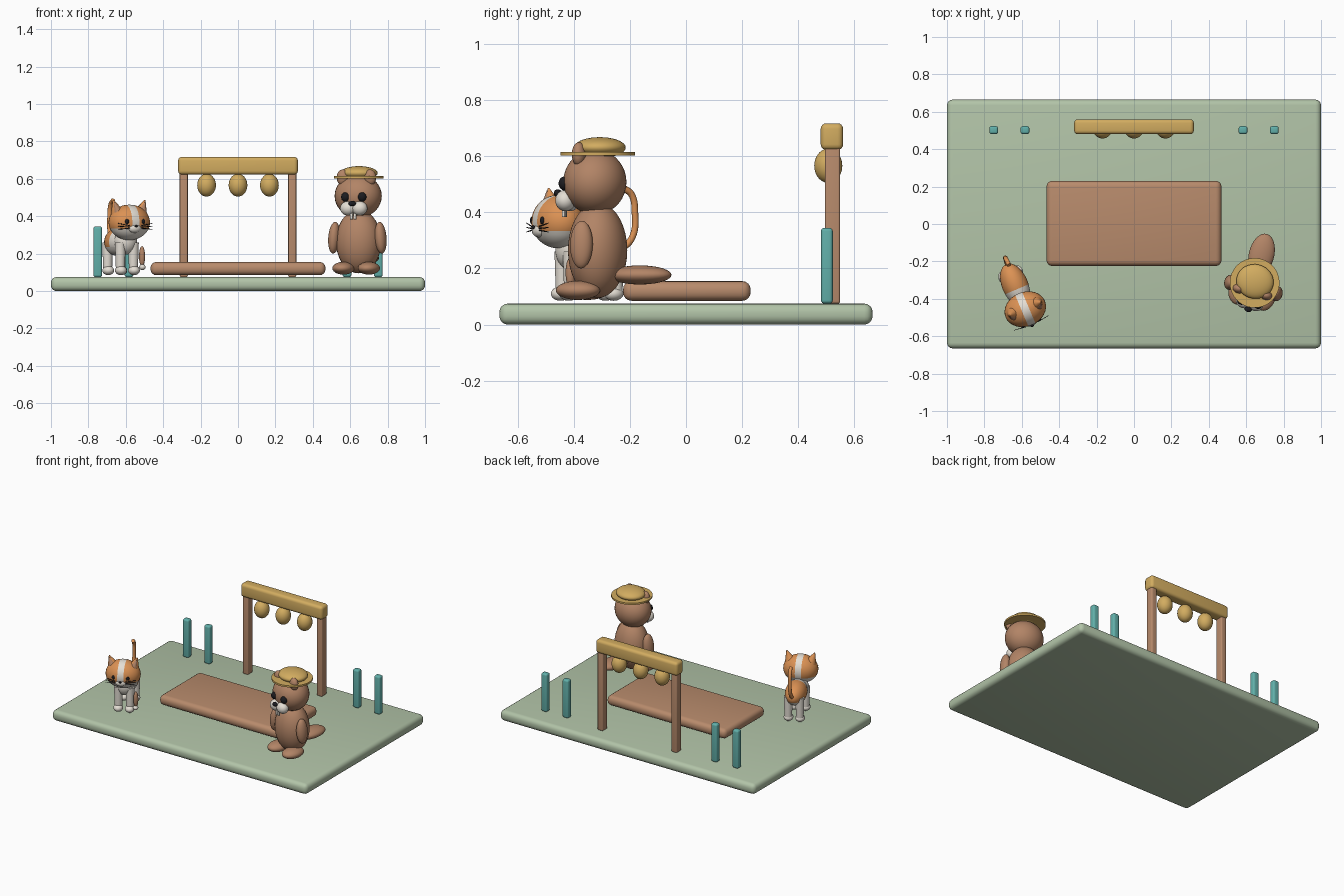
import bpy, bmesh, math
from mathutils import Matrix, Vector

cube = bpy.data.objects.get("Cube")
if cube:
    bpy.data.objects.remove(cube)


def material(name, rgb):
    """Flat colour given as 0-255 display values, stored linear."""
    lin = [((c / 255 + 0.055) / 1.055) ** 2.4 for c in rgb] + [1]
    m = bpy.data.materials.new(name)
    m.use_nodes = True
    m.diffuse_color = lin
    m.node_tree.nodes["Principled BSDF"].inputs["Base Color"].default_value = lin
    return m


GRASS = material("sage green", (178, 196, 168))
WOOD = material("warm wood", (184, 139, 108))
FUR = material("brown fur", (178, 132, 102))
GOLD = material("straw gold", (210, 172, 96))
TEAL = material("teal", (98, 176, 170))
WHITE = material("cream white", (228, 222, 212))
ORANGE = material("orange fur", (220, 146, 84))
BLACK = material("black", (28, 28, 32))

WORLD = Matrix.Identity(4)


def frame(x, y, angle):
    return Matrix.Translation((x, y, 0)) @ Matrix.Rotation(angle, 4, "Z")


def finish(name, bm, mats, matrix):
    mesh = bpy.data.meshes.new(name)
    bm.to_mesh(mesh)
    bm.free()
    for m in mats:
        mesh.materials.append(m)
    ob = bpy.data.objects.new(name, mesh)
    bpy.context.collection.objects.link(ob)
    ob.matrix_world = matrix
    bpy.ops.object.select_all(action="DESELECT")
    ob.select_set(True)
    bpy.context.view_layer.objects.active = ob
    bpy.ops.object.shade_smooth_by_angle(angle=math.radians(40))
    return ob


def box(name, mat, centre, size, bevel, base=WORLD):
    bm = bmesh.new()
    bmesh.ops.create_cube(bm, size=1)
    bmesh.ops.scale(bm, vec=size, verts=bm.verts)
    bmesh.ops.bevel(bm, geom=bm.edges[:], offset=bevel, segments=4, profile=0.5, affect="EDGES")
    return finish(name, bm, [mat], base @ Matrix.Translation(centre))


def ball(name, mats, centre, radii, base=WORLD, tilt=0, cuts=(), rule=None):
    """Ellipsoid; cuts are (axis, offset) planes on the unit sphere, rule picks a colour."""
    bm = bmesh.new()
    bmesh.ops.create_uvsphere(bm, u_segments=32, v_segments=18, radius=1)
    for axis, offset in cuts:
        normal = Vector((0, 0, 0))
        normal[axis] = 1
        bmesh.ops.bisect_plane(bm, geom=bm.verts[:] + bm.edges[:] + bm.faces[:],
                               plane_co=normal * offset, plane_no=normal)
    if rule:
        for f in bm.faces:
            f.material_index = rule(f.calc_center_median())
    bmesh.ops.scale(bm, vec=radii, verts=bm.verts)
    return finish(name, bm, mats, base @ Matrix.Translation(centre) @ Matrix.Rotation(tilt, 4, "Y"))


def rod(name, mat, start, end, r1, r2, base=WORLD, sides=24):
    a, b = Vector(start), Vector(end)
    bm = bmesh.new()
    bmesh.ops.create_cone(bm, cap_ends=True, segments=sides, radius1=r1, radius2=r2, depth=(b - a).length)
    turn = (b - a).to_track_quat("Z", "Y").to_matrix().to_4x4()
    return finish(name, bm, [mat], base @ Matrix.Translation((a + b) / 2) @ turn)


SIDES = (("right", -1), ("left", 1))

# Ground and deck
box("ground", GRASS, (0, 0, 0.0375), (2, 1.33, 0.075), 0.03)
box("deck", WOOD, (0, 0.003, 0.12), (0.935, 0.455, 0.07), 0.03)

# Lantern arch and fence posts
box("arch_beam", GOLD, (0, 0.52, 0.67), (0.64, 0.08, 0.095), 0.02)
for side, s in SIDES:
    box(side + "_arch_post", WOOD, (s * 0.29, 0.522, 0.355), (0.043, 0.055, 0.56), 0.008)
    for place, x in (("inner", 0.583), ("outer", 0.75)):
        box(f"{side}_{place}_fence_post", TEAL, (s * x, 0.502, 0.21), (0.047, 0.042, 0.27), 0.012)
for i in (-1, 0, 1):
    ball(f"lantern_{i + 2}", [GOLD], (i * 0.168, 0.507, 0.566), (0.05, 0.05, 0.061))

# Brown animal with straw hat
B = frame(0.645, -0.315, -0.24)
ball("beaver_body", [FUR], (0, 0, 0.265), (0.122, 0.105, 0.17), B)
ball("beaver_head", [FUR], (0, -0.01, 0.508), (0.127, 0.112, 0.116), B)
ball("beaver_tail", [FUR], (0, 0.155, 0.177), (0.068, 0.115, 0.034), B)
ball("beaver_nose", [BLACK], (0, -0.146, 0.468), (0.02, 0.014, 0.014), B)
for side, s in SIDES:
    n = side + "_beaver_"
    ball(n + "arm", [FUR], (s * 0.128, -0.028, 0.285), (0.031, 0.041, 0.085), B, -s * 0.08)
    ball(n + "foot", [FUR], (s * 0.07, -0.055, 0.122), (0.058, 0.08, 0.034), B)
    ball(n + "ear", [FUR], (s * 0.075, -0.05, 0.607), (0.033, 0.025, 0.043), B)
    ball(n + "eye", [BLACK], (s * 0.046, -0.11, 0.503), (0.023, 0.021, 0.025), B)
    ball(n + "cheek", [WHITE], (s * 0.032, -0.11, 0.442), (0.042, 0.036, 0.038), B)
    box(n + "tooth", WHITE, (s * 0.009, -0.122, 0.4), (0.016, 0.012, 0.034), 0.003, B)
rod("hat_brim", GOLD, (0, 0, 0.603), (0, 0, 0.615), 0.133, 0.133, B, 40)
ball("hat_crown", [GOLD], (0, 0.008, 0.631), (0.1, 0.092, 0.037), B)

# Patched cat
C = frame(-0.628, -0.345, 0.4)
COAT = [ORANGE, WHITE]
ball("cat_body", COAT, (0, 0.02, 0.262), (0.07, 0.122, 0.076), C,
     cuts=((1, -0.2), (2, -0.35)), rule=lambda p: int(p.y < -0.2 or p.z < -0.35))
ball("cat_head", COAT, (0, -0.12, 0.367), (0.114, 0.092, 0.095), C,
     cuts=((0, -0.18), (0, 0.18), (2, -0.35)), rule=lambda p: int(abs(p.x) < 0.18 or p.z < -0.35))
ball("cat_chest", [WHITE], (0, -0.07, 0.265), (0.062, 0.055, 0.07), C)
ball("cat_muzzle", [WHITE], (0, -0.195, 0.335), (0.036, 0.022, 0.024), C)
ball("cat_nose", [BLACK], (0, -0.216, 0.347), (0.009, 0.006, 0.006), C)
for side, s in SIDES:
    n = side + "_cat_"
    rod(n + "ear", ORANGE, (s * 0.068, -0.115, 0.42), (s * 0.092, -0.118, 0.486), 0.036, 0.003, C)
    rod(n + "inner_ear", FUR, (s * 0.069, -0.13, 0.42), (s * 0.09, -0.124, 0.478), 0.026, 0.002, C)
    ball(n + "eye", [BLACK], (s * 0.046, -0.2, 0.371), (0.012, 0.009, 0.014), C)
    for place, y in (("front", -0.087), ("back", 0.087)):
        rod(f"{n}{place}_leg", WHITE, (s * 0.038, y, 0.11), (s * 0.038, y, 0.26), 0.024, 0.029, C)
        ball(f"{n}{place}_paw", [WHITE], (s * 0.038, y - 0.008, 0.11), (0.031, 0.035, 0.025), C)
    for i in (-1, 0, 1):
        rod(f"{n}whisker_{i + 2}", BLACK, (s * 0.035, -0.208, 0.343 + i * 0.007),
            (s * 0.1, -0.2, 0.346 + i * 0.016), 0.0025, 0.0015, C, 6)
# Small hanging limb beside the front leg
ball("cat_side_limb", [FUR], (0.08, -0.106, 0.185), (0.016, 0.018, 0.055), C)
ball("cat_side_paw", [WHITE], (0.08, -0.11, 0.128), (0.017, 0.02, 0.016), C)

# Cat tail as a round curve
curve = bpy.data.curves.new("cat_tail", "CURVE")
curve.dimensions = "3D"
curve.bevel_depth = 0.012
curve.bevel_resolution = 4
curve.use_fill_caps = True
path = ((-0.67, -0.24, 0.26), (-0.685, -0.192, 0.31), (-0.687, -0.182, 0.4), (-0.68, -0.195, 0.465), (-0.668, -0.22, 0.485))
spline = curve.splines.new("BEZIER")
spline.bezier_points.add(len(path) - 1)
for p, co in zip(spline.bezier_points, path):
    p.co = co
    p.handle_left_type = p.handle_right_type = "AUTO"
curve.materials.append(ORANGE)
bpy.context.collection.objects.link(bpy.data.objects.new("cat_tail", curve))
